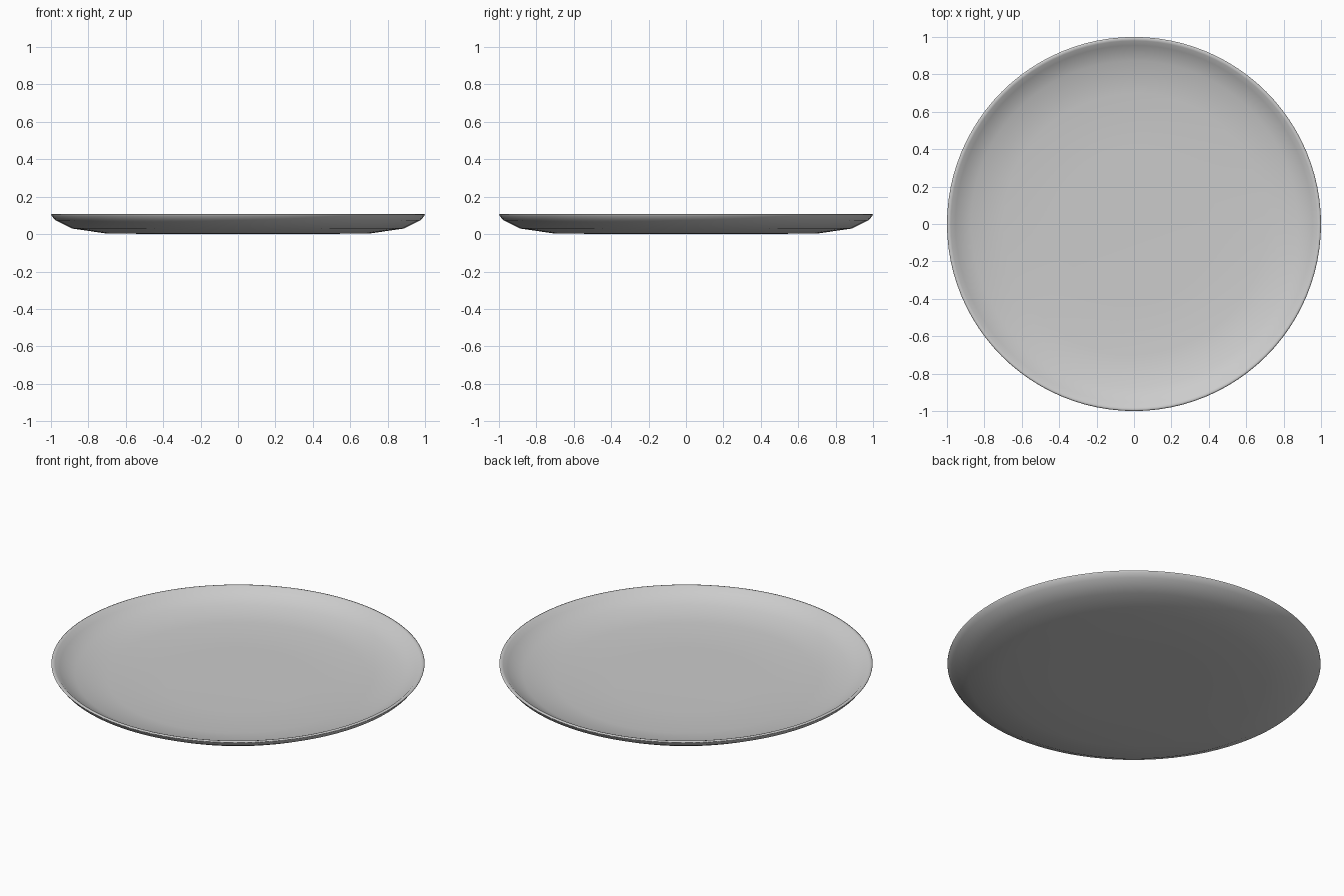
import bpy, bmesh, math

if "Cube" in bpy.data.objects:
    bpy.data.objects.remove(bpy.data.objects["Cube"])

# Plate cross-section (radius, height): underside centre -> rim -> inner floor
PROFILE = [
    (0.0, 0.0), (0.40, 0.0), (0.71, 0.004), (0.888, 0.030), (0.977, 0.074),
    (0.998, 0.100), (1.0, 0.105), (0.992, 0.108), (0.980, 0.105),
    (0.955, 0.083), (0.872, 0.044), (0.70, 0.019), (0.40, 0.015), (0.0, 0.015),
]
SEGMENTS = 96


def lathe(name, profile, segments):
    """Spin a profile around z into a closed, smooth object."""
    bm = bmesh.new()
    verts = [bm.verts.new((r, 0, z)) for r, z in profile]
    edges = [bm.edges.new(pair) for pair in zip(verts, verts[1:])]
    bmesh.ops.spin(bm, geom=verts + edges, cent=(0, 0, 0), axis=(0, 0, 1),
                   angle=2 * math.pi, steps=segments, use_merge=True)
    bmesh.ops.remove_doubles(bm, verts=bm.verts, dist=1e-5)
    bmesh.ops.recalc_face_normals(bm, faces=bm.faces)
    for face in bm.faces:
        face.smooth = True
    mesh = bpy.data.meshes.new(name)
    bm.to_mesh(mesh)
    bm.free()
    obj = bpy.data.objects.new(name, mesh)
    bpy.context.collection.objects.link(obj)
    return obj


# Shallow round plate with raised rim
lathe("plate", PROFILE, SEGMENTS)
